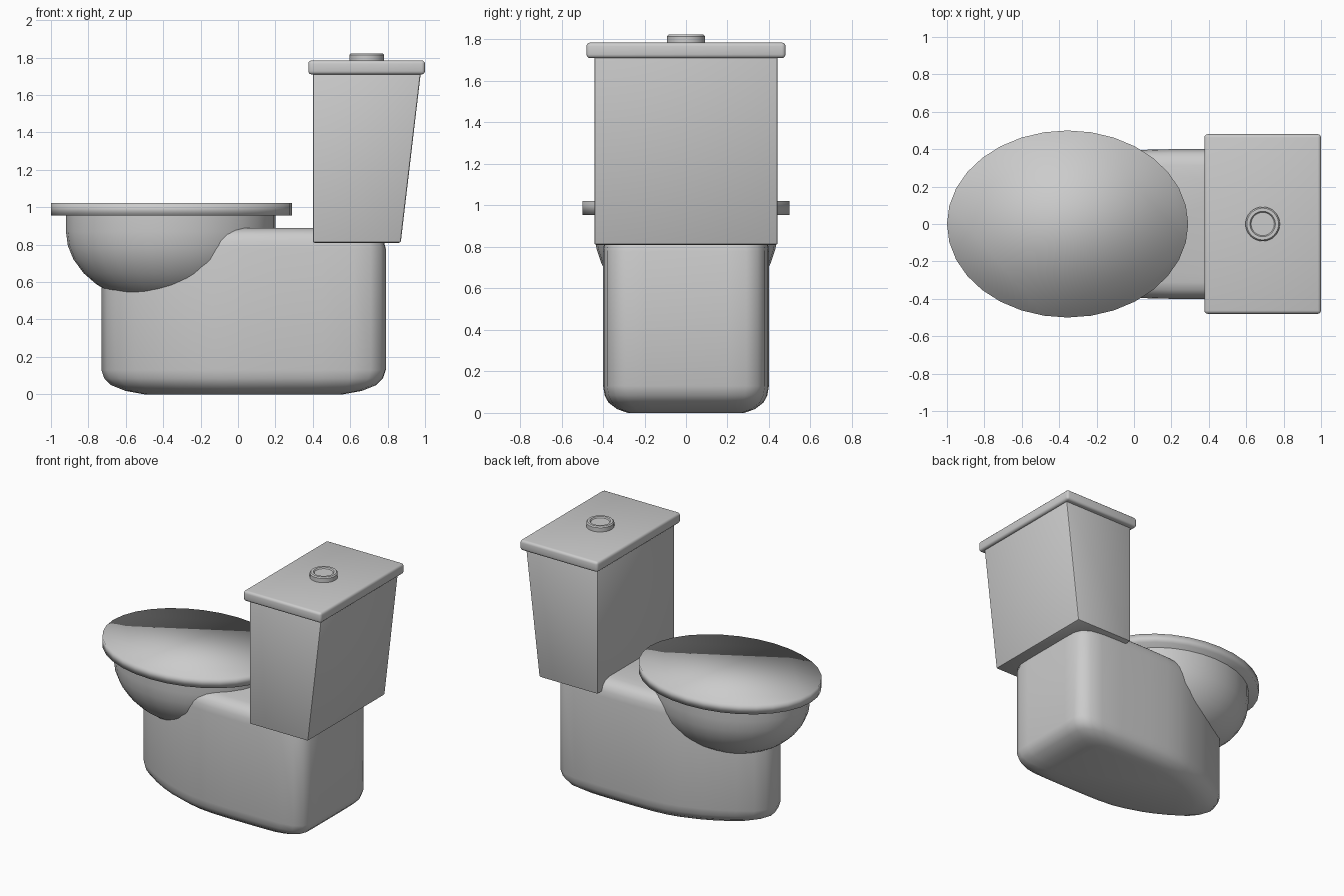
import bpy, bmesh
from math import cos, sin, pi, radians

if "Cube" in bpy.data.objects:
    bpy.data.objects.remove(bpy.data.objects["Cube"])


def finish(name, bm, angle=None):
    """Turn a bmesh into an object; angle None = fully smooth."""
    bmesh.ops.recalc_face_normals(bm, faces=bm.faces)
    me = bpy.data.meshes.new(name)
    bm.to_mesh(me)
    bm.free()
    ob = bpy.data.objects.new(name, me)
    bpy.context.collection.objects.link(ob)
    bpy.ops.object.select_all(action='DESELECT')
    ob.select_set(True)
    bpy.context.view_layer.objects.active = ob
    if angle is None:
        bpy.ops.object.shade_smooth()
    else:
        bpy.ops.object.shade_smooth_by_angle(angle=radians(angle))
    return ob


def loft(name, rings, angle=None):
    """Skin a stack of equal-length point rings and cap both ends."""
    bm = bmesh.new()
    loops = [[bm.verts.new(p) for p in ring] for ring in rings]
    n = len(loops[0])
    for a, b in zip(loops, loops[1:]):
        for i in range(n):
            j = (i + 1) % n
            bm.faces.new((a[i], a[j], b[j], b[i]))
    bm.faces.new(loops[0])
    bm.faces.new(loops[-1])
    return finish(name, bm, angle)


def ellipse(cx, rx, ry, z, n=32):
    return [(cx + rx * cos(2 * pi * i / n), ry * sin(2 * pi * i / n), z) for i in range(n)]


def tapered_box(name, x0, x1_low, x1_top, y, z0, z1, bevel, segments):
    """Box whose rear face leans outwards, with bevelled edges."""
    bm = bmesh.new()
    bmesh.ops.create_cube(bm, size=1)
    for v in bm.verts:
        top = v.co.z > 0
        rear = x1_top if top else x1_low
        v.co = (rear if v.co.x > 0 else x0, y if v.co.y > 0 else -y, z1 if top else z0)
    bmesh.ops.bevel(bm, geom=bm.edges[:], offset=bevel, segments=segments,
                    profile=0.5, affect='EDGES')
    return finish(name, bm, 40)


# Pedestal: half plan outline mirrored, then stacked with rounded top and bottom
half = [(-0.70, 0.085), (-0.65, 0.145), (-0.55, 0.21), (-0.45, 0.265), (-0.35, 0.31),
        (-0.2, 0.36), (-0.1, 0.383), (0.03, 0.396), (0.2, 0.4), (0.45, 0.4), (0.62, 0.396),
        (0.71, 0.38), (0.765, 0.345), (0.787, 0.29), (0.79, 0.2)]
plan = [(-0.73, 0)] + half + [(0.79, 0)] + [(x, -y) for x, y in reversed(half)]
levels = [(0, 0.70), (0.018, 0.83), (0.05, 0.935), (0.085, 0.98), (0.13, 1.0),
          (0.78, 1.0), (0.82, 0.985), (0.855, 0.95), (0.877, 0.88), (0.89, 0.78)]
loft("pedestal", [[(0.03 + (x - 0.03) * s, y * s, z) for x, y in plan] for z, s in levels], 40)

# Bowl: lower half of an ellipsoid with a short straight rim
bowl = [ellipse(-0.36, 0.56 * cos(a), 0.44 * cos(a), 0.87 - 0.4 * sin(a))
        for a in [radians(d) for d in (86, 78, 67, 56, 45, 34, 22, 11, 0)]]
loft("bowl", bowl + [ellipse(-0.36, 0.56, 0.44, 0.957)], 40)

# Closed oval seat cover
loft("seat_cover", [ellipse(-0.355, 0.645, 0.5, z) for z in (0.955, 1.022)])

# Cistern and its lid
tapered_box("tank", 0.4, 0.87, 0.978, 0.442, 0.81, 1.725, 0.01, 2)
tapered_box("tank_lid", 0.376, 1.0, 1.0, 0.48, 1.71, 1.785, 0.018, 3)

# Flush button with a shallow recessed top
button = [(0.092, 1.775), (0.092, 1.815), (0.085, 1.823), (0.068, 1.823), (0.062, 1.815)]
loft("flush_button", [ellipse(0.688, r, r, z) for r, z in button], 30)
